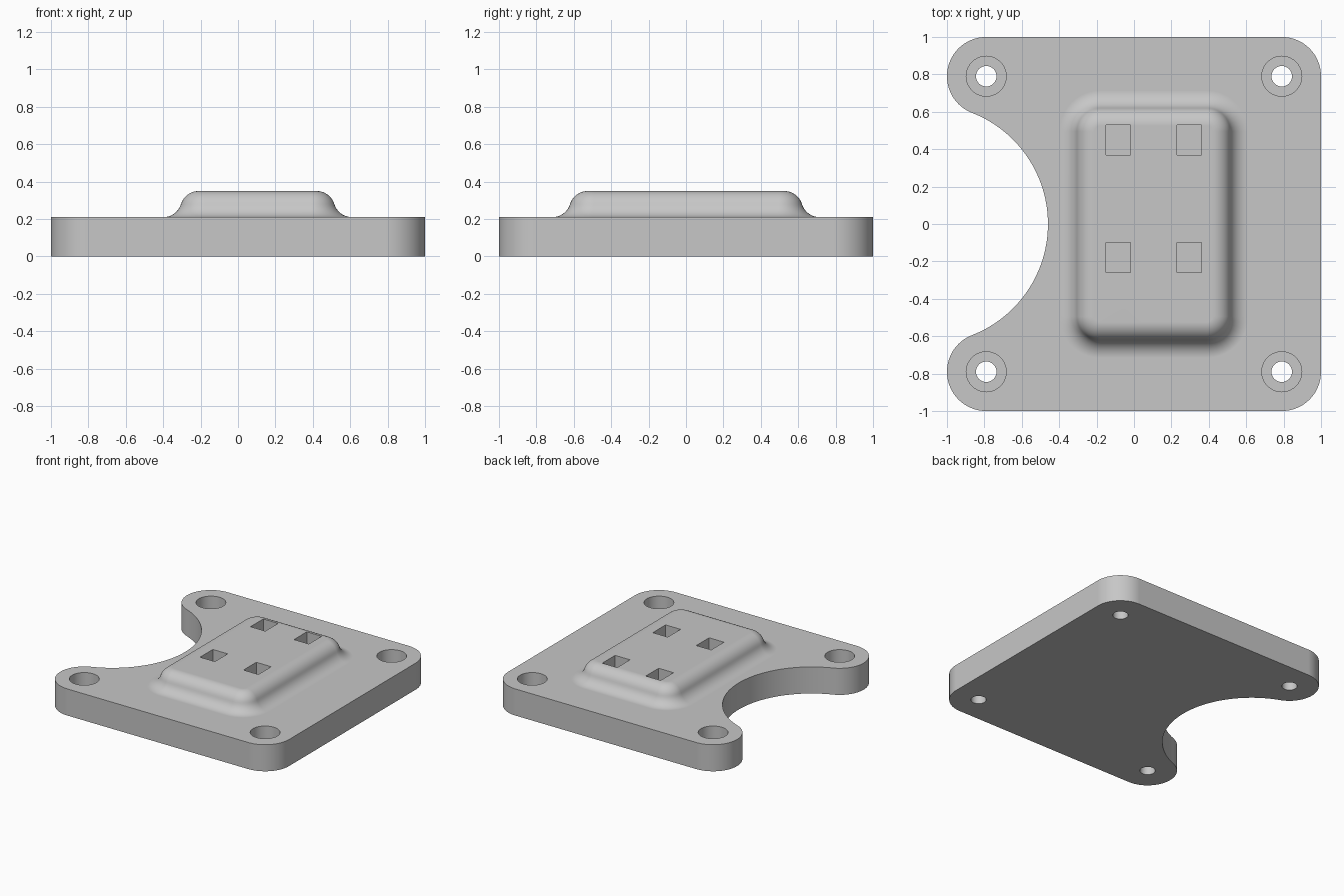
import bpy, bmesh, math
from math import sin, cos, pi, radians

cube = bpy.data.objects.get("Cube")
if cube:
    bpy.data.objects.remove(cube, do_unlink=True)

grey = bpy.data.materials.new("light grey")
grey.use_nodes = True
colour = (0.57, 0.57, 0.57, 1)
grey.diffuse_color = colour
grey.node_tree.nodes["Principled BSDF"].inputs["Base Color"].default_value = colour

PLATE_TOP, BOSS_TOP = 0.21, 0.35
LUG, LUG_R = 0.79, 0.21          # corner centres and radius


def arc(cx, cy, r, start, end, steps):
    """Points along an arc, angles in degrees."""
    angles = [radians(start + (end - start) * i / steps) for i in range(steps + 1)]
    return [(cx + r * cos(a), cy + r * sin(a)) for a in angles]


def loft(name, rings):
    """Closed solid through (outline, z) rings with equal point counts."""
    bm = bmesh.new()
    loops = [[bm.verts.new((x, y, z)) for x, y in outline] for outline, z in rings]
    n = len(loops[0])
    for low, high in zip(loops, loops[1:]):
        for i in range(n):
            j = (i + 1) % n
            bm.faces.new((low[i], low[j], high[j], high[i]))
    bm.faces.new(loops[0][::-1])
    bm.faces.new(loops[-1])
    bmesh.ops.recalc_face_normals(bm, faces=bm.faces)
    mesh = bpy.data.meshes.new(name)
    bm.to_mesh(mesh)
    bm.free()
    mesh.materials.append(grey)
    obj = bpy.data.objects.new(name, mesh)
    bpy.context.collection.objects.link(obj)
    return obj


def combine(target, other, operation):
    """Apply a boolean and discard the helper."""
    mod = target.modifiers.new(operation.lower(), 'BOOLEAN')
    mod.operation, mod.solver, mod.object = operation, 'EXACT', other
    bpy.context.view_layer.objects.active = target
    bpy.ops.object.modifier_apply(modifier=mod.name)
    bpy.data.objects.remove(other, do_unlink=True)


def rounded_rect(cx, hx, hy, r):
    points = []
    for sx, sy, start in ((1, 1, 0), (-1, 1, 90), (-1, -1, 180), (1, -1, 270)):
        points += arc(cx + sx * (hx - r), sy * (hy - r), r, start, start + 90, 10)
    return points


# Plate outline: rounded corners, with a round bay tangent to the two left lugs
bay_r = 0.638
bay_x = -0.46 - bay_r
meet = math.degrees(math.atan2(LUG, -LUG - bay_x))
outline = arc(LUG, -LUG, LUG_R, -90, 0, 20)
outline += arc(LUG, LUG, LUG_R, 0, 90, 20)
outline += arc(-LUG, LUG, LUG_R, 90, 180 + meet, 34)
outline += arc(bay_x, 0, bay_r, meet, -meet, 56)[1:-1]
outline += arc(-LUG, -LUG, LUG_R, 180 - meet, 270, 34)
plate = loft("mounting_plate", [(outline, 0), (outline, PLATE_TOP)])

# Raised boss: S-shaped flank from a concave foot to a convex shoulder
height, spread, steps = BOSS_TOP - PLATE_TOP, 0.19, 10
sweep = 2 * math.atan(height / spread)
radius = spread / (2 * sin(sweep))
foot, shoulder = [], []
for i in range(steps + 1):
    a = sweep * i / steps
    run, rise = radius * sin(a), radius * (1 - cos(a))
    foot.append((spread - run, PLATE_TOP + rise))
    shoulder.append((run, BOSS_TOP - rise))
profile = [(spread, PLATE_TOP - 0.08)] + foot + shoulder[-2::-1]
boss = loft("boss", [(rounded_rect(0.105, 0.315 + d, 0.525 + d, 0.03 + d), z)
                     for d, z in profile])
combine(plate, boss, 'UNION')

# Counterbored screw holes in the four corners
for x in (-LUG, LUG):
    for y in (-LUG, LUG):
        for r, bottom in ((0.107, 0.07), (0.055, -0.1)):
            ring = arc(x, y, r, 0, 360, 40)[:-1]
            combine(plate, loft("hole_cutter", [(ring, bottom), (ring, 0.3)]), 'DIFFERENCE')

# Rectangular pockets in the boss
for x in (-0.085, 0.295):
    for y in (0.45, -0.18):
        ring = [(x + sx * 0.065, y + sy * 0.08)
                for sx, sy in ((-1, -1), (1, -1), (1, 1), (-1, 1))]
        combine(plate, loft("pocket_cutter", [(ring, 0.2), (ring, 0.5)]), 'DIFFERENCE')

# Smooth curved walls, keep crisp edges and flat faces
bpy.ops.object.select_all(action='DESELECT')
plate.select_set(True)
bpy.context.view_layer.objects.active = plate
bpy.ops.object.shade_smooth_by_angle(angle=radians(30))
weighted = plate.modifiers.new("flat_face_normals", 'WEIGHTED_NORMAL')
weighted.keep_sharp = True
